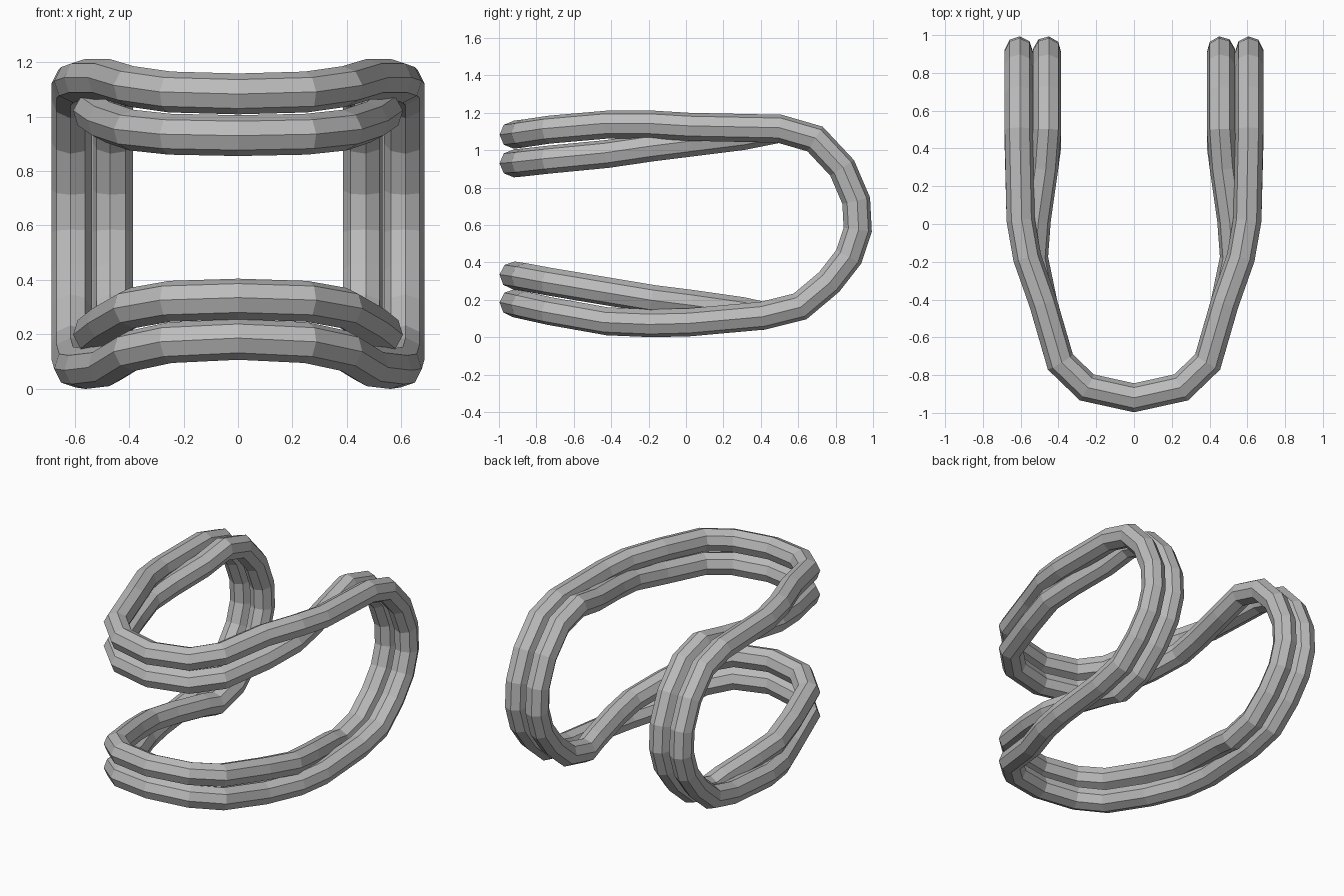
import bpy, bmesh, math
from mathutils import Vector

default_cube = bpy.data.objects.get("Cube")
if default_cube:
    bpy.data.objects.remove(default_cube)

TUBE_RADIUS = 0.075
SIDES = 8

grey = bpy.data.materials.new("plain grey")
grey.use_nodes = True
grey.diffuse_color = (0.5, 0.5, 0.5, 1)
grey.node_tree.nodes["Principled BSDF"].inputs["Base Color"].default_value = (0.5, 0.5, 0.5, 1)

# Rear bend shared by both strands, as (y, z) from top to bottom
REAR_BEND = [(.5, 1.115), (.69, 1.06), (.835, .905), (.91, .73), (.918, .575),
             (.87, .43), (.765, .295), (.61, .165), (.41, .115)]

# Front bend shared by both strands, as (x, y) from the centre outward
FRONT_BEND = [(0, -.92), (.25, -.865), (.39, -.73), (.48, -.42)]


def project(point, along, origin, normal):
    """Slide a point along a direction onto a plane."""
    return point + along * ((origin - point).dot(normal) / along.dot(normal))


def strand_path(side_bend, rear_x, top_heights, bottom_heights):
    """Half of a closed loop, from the upper front centre to the lower one."""
    plan = FRONT_BEND + side_bend
    top = [Vector((x, y, z)) for (x, y), z in zip(plan, top_heights)]
    rear = [Vector((rear_x, y, z)) for y, z in REAR_BEND]
    bottom = [Vector((x, y, z)) for (x, y), z in zip(plan, bottom_heights)]
    return top + rear + bottom[::-1]


def build_strand(name, path):
    """Sweep a mitred octagon along the half path and mirror it."""
    bm = bmesh.new()
    steps = [(b - a).normalized() for a, b in zip(path, path[1:])]
    across = Vector((1, 0, 0))
    normals = [across] + [(a + b).normalized() for a, b in zip(steps, steps[1:])] + [across]

    # First ring, square to the opening segment
    u = steps[0].cross(Vector((0, 0, 1))).normalized()
    v = u.cross(steps[0])
    ring = []
    for i in range(SIDES):
        angle = math.tau * i / SIDES
        ring.append(path[0] + TUBE_RADIUS * (u * math.cos(angle) + v * math.sin(angle)))

    # Slide the ring from mitre to mitre
    previous = None
    for i, (origin, normal) in enumerate(zip(path, normals)):
        along = steps[max(i - 1, 0)]
        ring = [project(p, along, origin, normal) for p in ring]
        verts = [bm.verts.new(p) for p in ring]
        if previous:
            for j in range(SIDES):
                k = (j + 1) % SIDES
                bm.faces.new((previous[j], previous[k], verts[k], verts[j]))
        previous = verts
    bmesh.ops.recalc_face_normals(bm, faces=bm.faces)

    mesh = bpy.data.meshes.new(name)
    bm.to_mesh(mesh)
    bm.free()
    # An open tube can be recalculated inside out, so check one face
    face = mesh.polygons[0]
    middle = (path[0] + path[1]) / 2
    if face.normal.dot(face.center - middle) < 0:
        mesh.flip_normals()
    mesh.materials.append(grey)
    strand = bpy.data.objects.new(name, mesh)
    bpy.context.collection.objects.link(strand)
    mirror = strand.modifiers.new("mirror", "MIRROR")
    mirror.use_axis[0] = True
    mirror.merge_threshold = 0.001


# Outer strand: highest and lowest at the front, widest at the rear
build_strand("outer_strand", strand_path(
    [(.565, -.18), (.6, .02)], .61,
    [1.083, 1.09, 1.11, 1.137, 1.137, 1.125],
    [.182, .17, .14, .085, .075, .08]))

# Inner strand: nested between the outer fronts, narrower at the rear
build_strand("inner_strand", strand_path(
    [(.53, -.18), (.515, .02), (.475, .3)], .46,
    [.93, .935, .95, .98, 1.015, 1.04, 1.075],
    [.33, .322, .297, .245, .205, .18, .14]))
